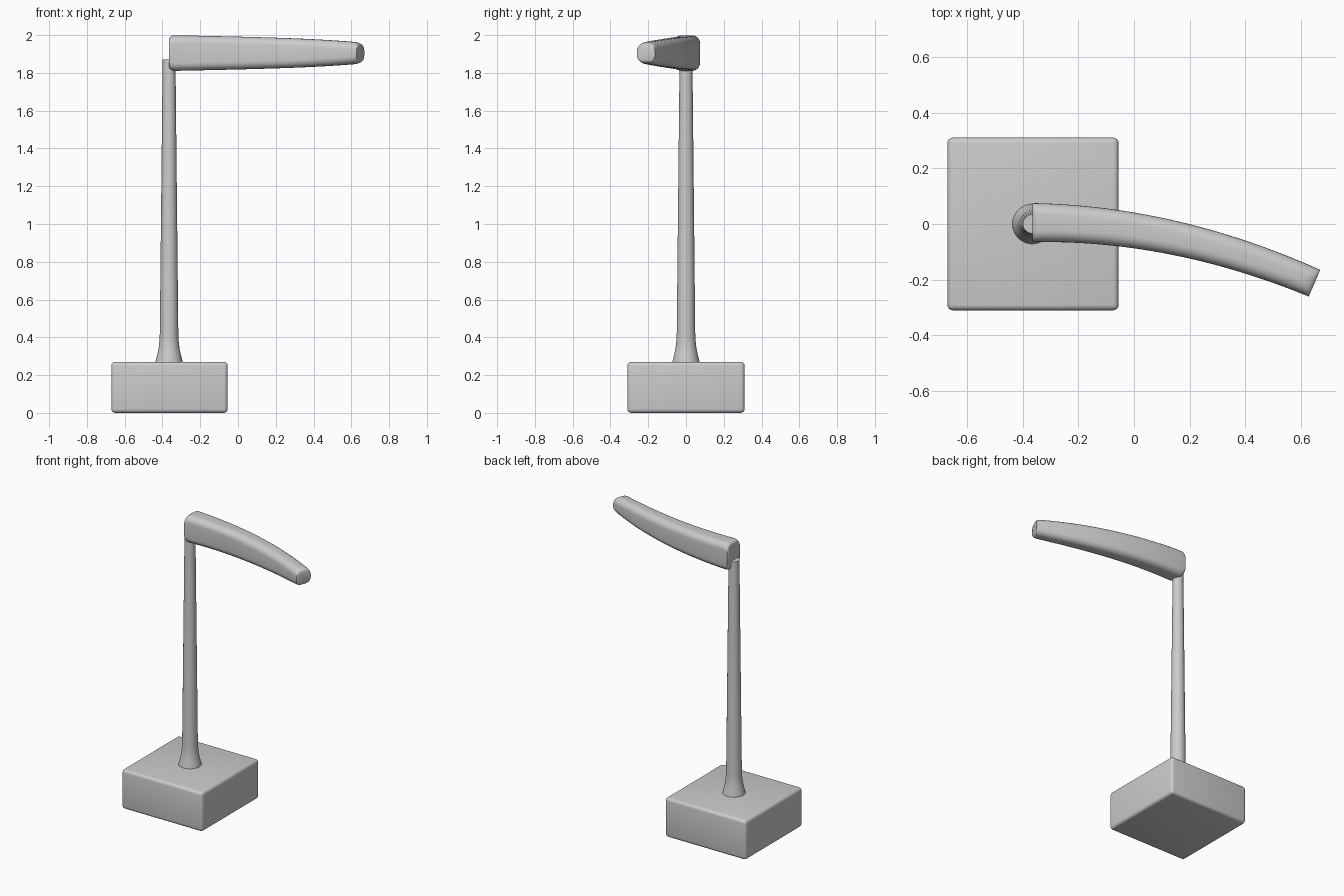
import bpy, bmesh, math
from mathutils import Vector

if "Cube" in bpy.data.objects:
    bpy.data.objects.remove(bpy.data.objects["Cube"], do_unlink=True)

grey = bpy.data.materials.new("light_grey")
grey.use_nodes = True
colour = (0.6, 0.6, 0.6, 1)
grey.diffuse_color = colour
grey.node_tree.nodes["Principled BSDF"].inputs["Base Color"].default_value = colour

POST_X = -0.365


def finish(name, bm, angle=40):
    bmesh.ops.recalc_face_normals(bm, faces=bm.faces)
    mesh = bpy.data.meshes.new(name)
    bm.to_mesh(mesh)
    bm.free()
    obj = bpy.data.objects.new(name, mesh)
    bpy.context.collection.objects.link(obj)
    mesh.materials.append(grey)
    bpy.ops.object.select_all(action="DESELECT")
    obj.select_set(True)
    bpy.context.view_layer.objects.active = obj
    bpy.ops.object.shade_smooth_by_angle(angle=math.radians(angle))
    return obj


def loft(name, rings):
    """Skin a list of point rings and cap both ends."""
    bm = bmesh.new()
    loops = [[bm.verts.new(p) for p in ring] for ring in rings]
    for a, b in zip(loops, loops[1:]):
        for i in range(len(a)):
            j = (i + 1) % len(a)
            bm.faces.new((a[i], a[j], b[j], b[i]))
    bm.faces.new(loops[0])
    bm.faces.new(loops[-1])
    return finish(name, bm)


# Base block with softened edges
bm = bmesh.new()
bmesh.ops.create_cube(bm, size=1)
bmesh.ops.scale(bm, vec=(0.615, 0.62, 0.27), verts=bm.verts)
bmesh.ops.translate(bm, vec=(-0.3625, 0, 0.135), verts=bm.verts)
bmesh.ops.bevel(bm, geom=bm.edges[:], offset=0.02, segments=4,
                profile=0.5, affect="EDGES")
finish("base", bm)


# Tapered post with a flared foot
def circle(r, z, n=32):
    return [(POST_X + r * math.cos(math.tau * i / n),
             r * math.sin(math.tau * i / n), z) for i in range(n)]


post_profile = [(0.073, 0.26), (0.071, 0.275), (0.062, 0.31), (0.055, 0.345),
                (0.051, 0.38), (0.049, 0.42), (0.034, 1.87)]
loft("post", [circle(r, z) for r, z in post_profile])


# Curved, tapering lamp arm with a rounded rectangular section
def arm_section(x, half_w, half_h):
    t = x - POST_X
    centre = Vector((x, 0.005 - 0.212 * t * t, 1.905))
    side = Vector((0.424 * t, 1, 0)).normalized()
    r = min(0.042, half_h * 0.7)
    ring = []
    for sy, sz, start in ((1, 1, 0), (-1, 1, 90), (-1, -1, 180), (1, -1, 270)):
        for k in range(7):
            a = math.radians(start + 15 * k)
            u = sy * (half_w - r) + r * math.cos(a)
            v = sz * (half_h - r) + r * math.sin(a)
            ring.append(centre + side * u + Vector((0, 0, v)))
    return ring


STEPS = 40
LENGTH = 1.013
ROUND = 0.035
# Extra stations at both ends for the rounded tips
stations = [i / STEPS * LENGTH for i in range(2, STEPS - 1)]
tip = [ROUND * (1 - math.cos(math.radians(15 * k))) for k in range(7)]
stations = sorted(set(tip + stations + [LENGTH - d for d in tip]))
rings = []
for d in stations:
    s = d / LENGTH
    half_w = 0.07 - 0.018 * s
    half_h = 0.095 - 0.022 * s - 0.017 * s ** 4
    for edge, drop in ((d, 0.02), (LENGTH - d, 0.018)):
        if edge < ROUND:
            half_h -= drop * (1 - math.sqrt(1 - (1 - edge / ROUND) ** 2))
    rings.append(arm_section(POST_X + d, half_w, half_h))
loft("lamp_arm", rings)
